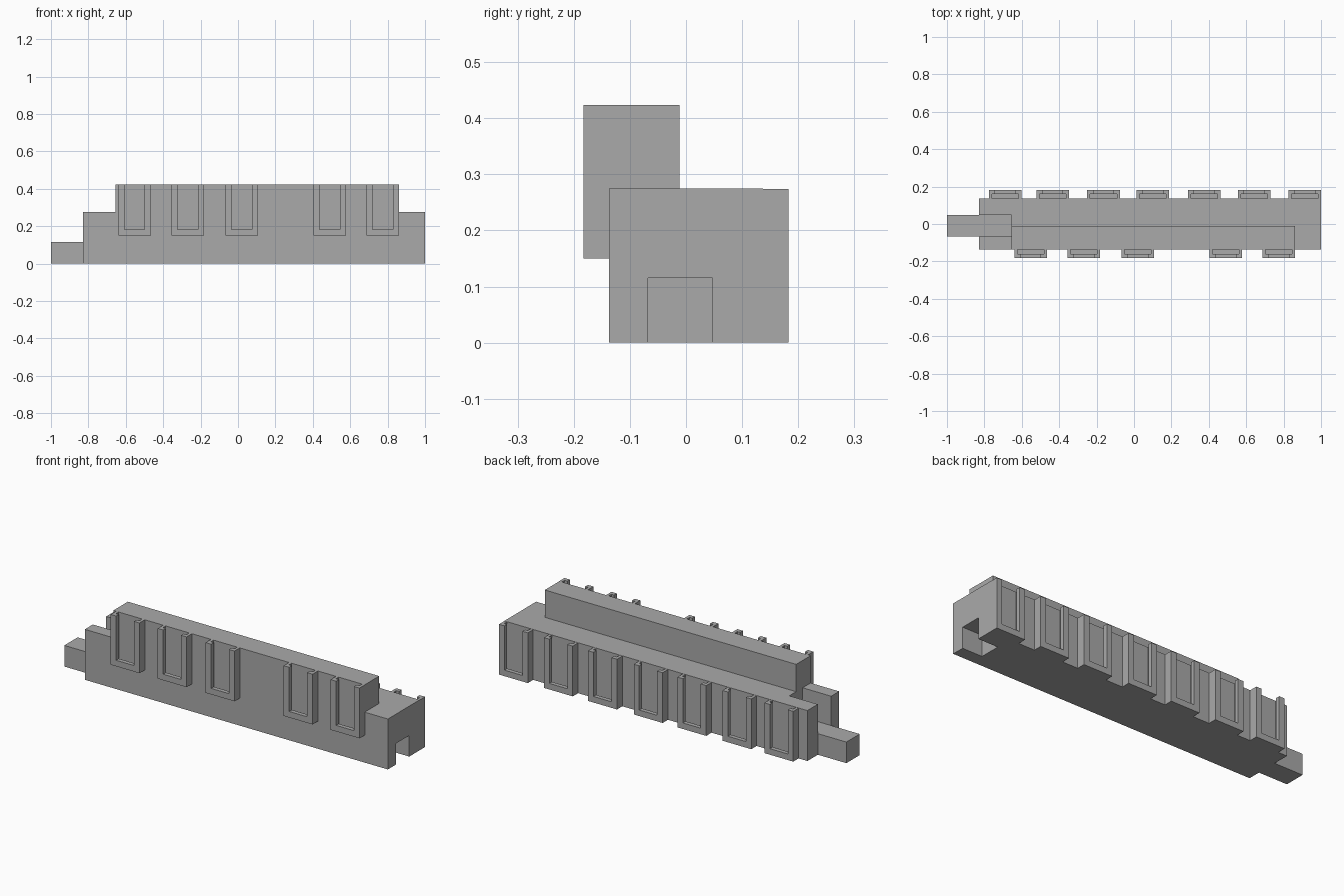
import bpy
import bmesh
from mathutils import Matrix, Vector

cube = bpy.data.objects.get("Cube")
if cube:
    bpy.data.objects.remove(cube, do_unlink=True)

grey = bpy.data.materials.new("plain_grey")
grey.use_nodes = True
tone = (0.4, 0.4, 0.4, 1)
grey.diffuse_color = tone
grey.node_tree.nodes["Principled BSDF"].inputs["Base Color"].default_value = tone


def box(name, x, y, z):
    """Box from its (low, high) extents on each axis."""
    lo, hi = map(Vector, zip(x, y, z))
    bm = bmesh.new()
    bmesh.ops.create_cube(bm, size=1, matrix=Matrix.Translation((lo + hi) / 2)
                          @ Matrix.Diagonal((hi - lo).to_4d()))
    mesh = bpy.data.meshes.new(name)
    bm.to_mesh(mesh)
    bm.free()
    mesh.materials.append(grey)
    obj = bpy.data.objects.new(name, mesh)
    bpy.context.collection.objects.link(obj)
    return obj


def cut(obj, name, x, y, z):
    """Subtract a box from the object."""
    cutter = box(name + "_cutter", x, y, z)
    cutter.hide_render = True
    cutter.hide_set(True)
    cutter.display_type = 'WIRE'
    mod = obj.modifiers.new(name, 'BOOLEAN')
    mod.operation = 'DIFFERENCE'
    mod.solver = 'EXACT'
    mod.object = cutter


HALF, OUTER = 0.137, 0.183     # body half depth, outer face of the holders
TONGUE = (-0.068, 0.047)       # tongue and socket width
TONGUE_TOP = 0.115

# Main body with an open slot above the tongue and a socket at the far end
body = box("body", (-0.828, 1), (-HALF, HALF), (0, 0.275))
cut(body, "tongue_slot", (-0.9, -0.656), TONGUE, (TONGUE_TOP, 0.4))
cut(body, "end_socket", (0.88, 1.1), TONGUE, (-0.1, TONGUE_TOP))

# Raised wall and connecting tongue
box("upper_wall", (-0.656, 0.86), (-HALF, -0.012), (0.275, 0.424))
box("tongue", (-1, -0.828), TONGUE, (0, TONGUE_TOP))


def holder(name, x, side, z, width=0.174, height=0.274):
    """Open-topped slide-in holder with a lip around its window."""
    def depth(a, b):
        return sorted((side * a, side * b))
    obj = box(name, (x, x + width), depth(HALF, OUTER), (z, z + height))
    for part, inset, near, far in (("window", 0.033, HALF - 0.01, OUTER + 0.05),
                                   ("card_slot", 0.016, HALF - 0.02, 0.16)):
        cut(obj, name + "_" + part, (x + inset, x + width - inset),
            depth(near, far), (z + inset, z + height + 0.1))


# Front row sits high on the wall, back row stands on the ground
for i, x in enumerate((-0.64, -0.356, -0.067, 0.404, 0.687)):
    holder(f"front_holder_{i + 1}", x, -1, 0.15)
for i, x in enumerate((-0.775, -0.522, -0.25, 0.013, 0.288, 0.555, 0.826)):
    holder(f"back_holder_{i + 1}", x, 1, 0)
